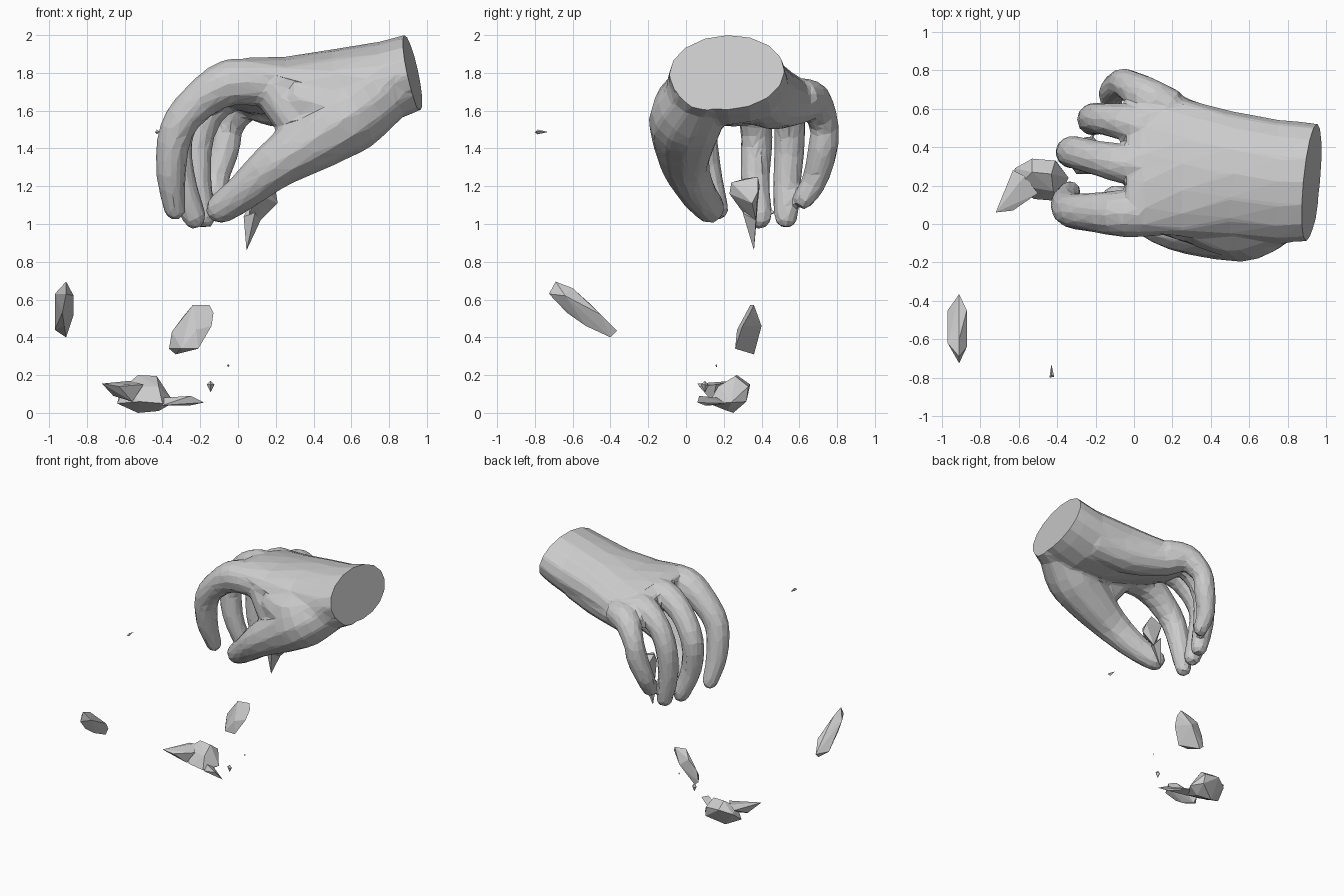
import bpy, bmesh, math
from mathutils import Vector


def add_object(name, bm):
    bmesh.ops.recalc_face_normals(bm, faces=bm.faces[:])
    mesh = bpy.data.meshes.new(name)
    bm.to_mesh(mesh)
    bm.free()
    obj = bpy.data.objects.new(name, mesh)
    bpy.context.collection.objects.link(obj)
    return obj


def loft(bm, rings):
    """Skin a list of closed rings and cap both ends."""
    vs = [[bm.verts.new(p) for p in r] for r in rings]
    n = len(vs[0])
    for a, b in zip(vs, vs[1:]):
        for i in range(n):
            bm.faces.new((a[i], a[(i + 1) % n], b[(i + 1) % n], b[i]))
    bm.faces.new(vs[0][::-1])
    bm.faces.new(vs[-1])


def catmull(a, b, c, d, t):
    return 0.5 * (2*b + (c - a)*t + (2*a - 5*b + 4*c - d)*t*t + (3*b - a - 3*c + d)*t**3)


def digit(bm, path, sides=12):
    """Tube through (x, y, z, radius) points with a rounded tip."""
    p = [Vector(q) for q in path]
    p = [p[0]] + p + [p[-1]]
    pts = [catmull(*p[i:i + 4], t) for i in range(len(p) - 3) for t in (0, 0.33, 0.67)]
    end = p[-1]
    d = (end - p[-3]).to_3d().normalized()
    for k, s in ((0, 1), (0.55, 0.88), (1.0, 0.5)):
        q = end.to_3d() + d * end.w * k
        pts.append(Vector((*q, end.w * s)))
    rings = []
    for i, q in enumerate(pts):
        t = (pts[min(i + 1, len(pts) - 1)].to_3d() - pts[max(i - 1, 0)].to_3d()).normalized()
        side = (Vector((0, 1, 0)) - t * t.y).normalized()
        up = t.cross(side)
        rings.append([q.to_3d() + q.w * (side * math.cos(a) + up * math.sin(a))
                      for a in (2 * math.pi * k / sides for k in range(sides))])
    loft(bm, rings)


def shard(name, points):
    bm = bmesh.new()
    for p in points:
        bm.verts.new(p)
    bmesh.ops.convex_hull(bm, input=bm.verts[:])
    return add_object(name, bm)


bm = bmesh.new()

# palm and wrist: x, y, z, half width, half height, tilt
rings = []
for x, y, z, w, h, tilt in [
        (1.05, .22, 1.84, .29, .20, 0), (.9, .22, 1.79, .31, .215, 0),
        (.75, .22, 1.745, .325, .22, 0), (.5, .255, 1.72, .335, .205, -.03),
        (.25, .295, 1.725, .365, .155, -.13), (.05, .335, 1.735, .39, .125, -.22),
        (-.04, .32, 1.735, .35, .09, -.24)]:
    ring = []
    for k in range(16):
        a = 2 * math.pi * k / 16
        u, v = w * math.cos(a), h * math.sin(a)
        ring.append((x, y + u * math.cos(tilt) - v * math.sin(tilt),
                     z + u * math.sin(tilt) + v * math.cos(tilt)))
    rings.append(ring)
loft(bm, rings)

# four fingers
digit(bm, [(.15, .06, 1.74, .12), (-.04, .055, 1.75, .125), (-.2, .06, 1.655, .105),
           (-.325, .07, 1.5, .092), (-.355, .11, 1.27, .08), (-.335, .165, 1.085, .06)])
digit(bm, [(.15, .3, 1.75, .1), (-.03, .31, 1.76, .105), (-.2, .345, 1.67, .092),
           (-.32, .375, 1.48, .086), (-.305, .365, 1.25, .078), (-.235, .39, 1.045, .066)])
digit(bm, [(.15, .5, 1.7, .1), (0, .52, 1.71, .1), (-.14, .545, 1.61, .086),
           (-.21, .55, 1.45, .082), (-.215, .535, 1.23, .076), (-.18, .53, 1.045, .064)])
digit(bm, [(.2, .6, 1.67, .1), (.06, .67, 1.655, .1), (-.04, .73, 1.53, .078),
           (-.07, .725, 1.4, .08), (-.115, .685, 1.24, .07), (-.115, .63, 1.14, .057)])

# thumb with its base and web
digit(bm, [(.78, .08, 1.69, .16), (.6, .01, 1.58, .2), (.42, -.01, 1.46, .175),
           (.2, -.005, 1.315, .13), (.03, .06, 1.17, .1), (-.08, .12, 1.09, .085)])
digit(bm, [(.2, .06, 1.72, .13), (.29, .02, 1.58, .12), (.37, .01, 1.47, .13)])

# fullness between the thumb base, the back of the hand and the wrist
digit(bm, [(.3, .04, 1.67, .14), (.5, .01, 1.62, .18), (.68, .04, 1.67, .17),
           (.88, .12, 1.76, .18)])

# outer edge of the palm
digit(bm, [(.7, .38, 1.7, .15), (.45, .44, 1.65, .15), (.22, .54, 1.64, .13),
           (.12, .62, 1.65, .115)])

# merge to one skin, then reduce to low-poly facets
hand = add_object("hand", bm)
m = hand.modifiers.new("merge", 'REMESH')
m.mode = 'VOXEL'
m.voxel_size = 0.013
m = hand.modifiers.new("soften", 'SMOOTH')
m.factor, m.iterations = 0.5, 12
m = hand.modifiers.new("facet", 'DECIMATE')
m.ratio = 0.03
bpy.context.view_layer.update()
bm = bmesh.new()
bm.from_object(hand, bpy.context.evaluated_depsgraph_get())
hand.modifiers.clear()

# slanted flat wrist cut
bmesh.ops.bisect_plane(bm, geom=bm.verts[:] + bm.edges[:] + bm.faces[:],
                       plane_co=(.925, .22, 1.8), plane_no=(1, -.1, .22), clear_outer=True)
bmesh.ops.holes_fill(bm, edges=[e for e in bm.edges if e.is_boundary], sides=0)
for f in bm.faces:
    f.smooth = False
bmesh.ops.recalc_face_normals(bm, faces=bm.faces[:])
bm.to_mesh(hand.data)
bm.free()

# shard held at the fingertips
shard("held_shard_top", [(.06, .31, 1.05), (.06, .39, 1.2), (.2, .38, 1.17), (.21, .35, 1.11), (.1, .23, 1.16),
                         (.12, .24, 1.22), (.15, .38, 1.25), (.07, .31, 1.24), (.12, .37, 1.02)])
shard("held_shard_point", [(.045, .36, .86), (.03, .33, 1.04), (.09, .3, 1.06), (.12, .37, 1.02), (.06, .38, 1.1)])

# falling pieces
shard("side_shard", [(-.91, -.69, .695), (-.91, -.6, .66), (-.87, -.45, .52), (-.91, -.365, .435),
                     (-.91, -.4, .4), (-.97, -.45, .44), (-.97, -.62, .63), (-.87, -.64, .62),
                     (-.91, -.725, .63), (-.92, -.53, .46), (-.93, -.63, .53), (-.91, -.5, .57)])
shard("middle_shard", [(-.24, .34, .57), (-.15, .36, .57), (-.13, .34, .53), (-.14, .3, .46),
                       (-.21, .26, .34), (-.33, .36, .31), (-.365, .36, .34), (-.35, .36, .43),
                       (-.22, .4, .46), (-.29, .38, .51), (-.22, .27, .44), (-.3, .26, .34)])
shard("high_chip", [(-.44, -.80, 1.485), (-.415, -.795, 1.49), (-.43, -.73, 1.487),
                    (-.43, -.785, 1.5), (-.43, -.785, 1.475)])
shard("low_chip", [(-.145, .1, .108), (-.165, .1, .15), (-.125, .1, .15), (-.145, .08, .15),
                   (-.145, .12, .145), (-.145, .1, .17)])
shard("tiny_chip", [(-.058, .16, .25), (-.045, .165, .25), (-.05, .155, .25), (-.052, .16, .258), (-.052, .162, .242)])

# lowest piece: rock body, pointed fin and tail
shard("ground_rock", [(-.53, .25, 0), (-.64, .2, .05), (-.42, .22, .01), (-.34, .24, .055), (-.4, .32, .06),
                      (-.53, .34, .15), (-.62, .29, .12), (-.53, .27, .2), (-.43, .26, .195),
                      (-.41, .33, .14), (-.52, .13, .06), (-.4, .12, .05), (-.42, .17, .14), (-.6, .2, .14)])
shard("rock_fin", [(-.72, .06, .155), (-.63, .07, .14), (-.63, .28, .15), (-.5, .16, .15),
                   (-.56, .14, .06), (-.57, .25, .17), (-.66, .15, .09)])
shard("rock_tail", [(-.18, .06, .055), (-.25, .07, .09), (-.25, .1, .04), (-.33, .14, .06),
                    (-.4, .13, .04), (-.4, .17, .08), (-.38, .22, .05)])
